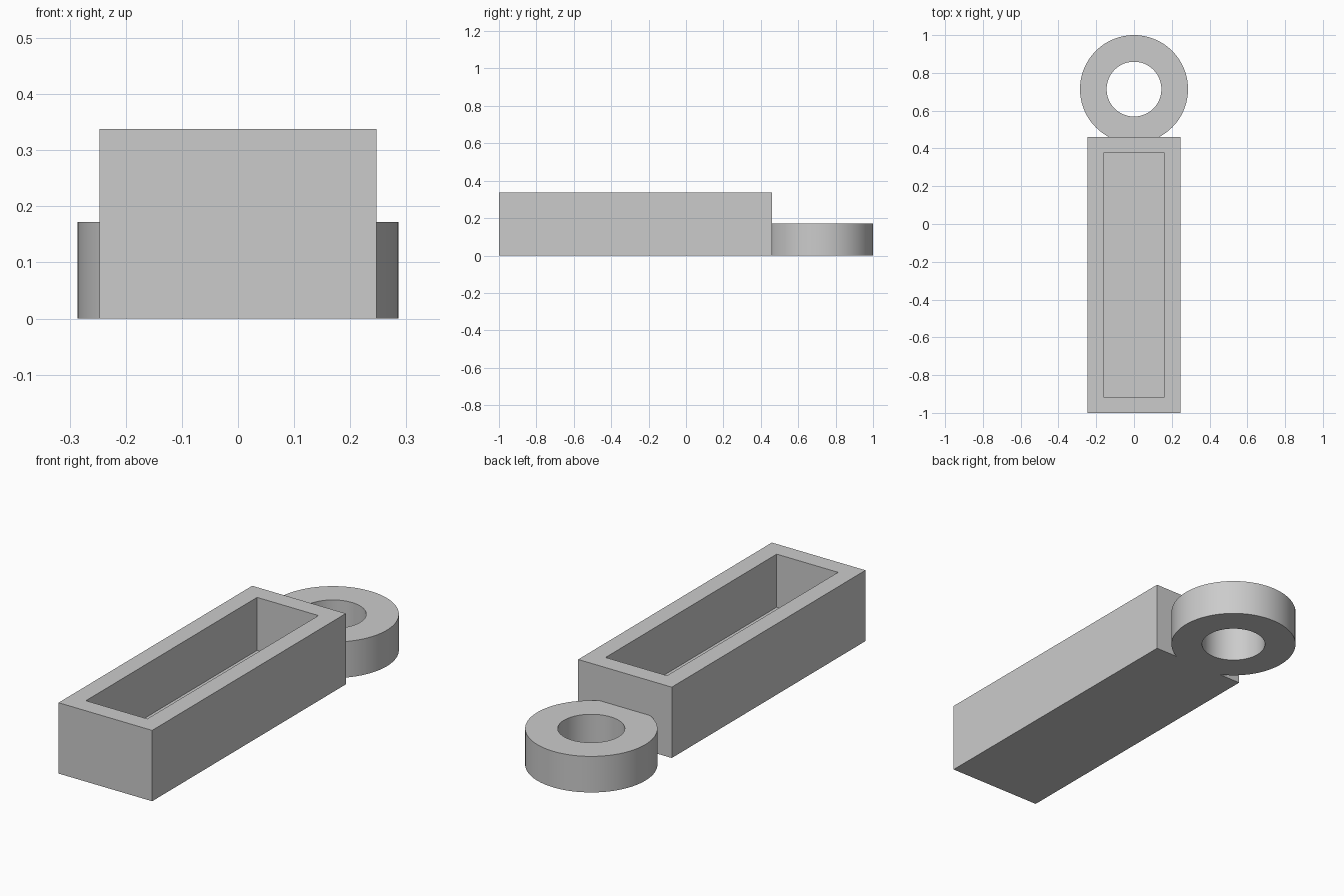
import bpy
import bmesh
from mathutils import Matrix

cube = bpy.data.objects.get("Cube")
if cube:
    bpy.data.objects.remove(cube, do_unlink=True)

GREY = (0.6, 0.6, 0.6, 1)
grey = bpy.data.materials.new("light grey")
grey.use_nodes = True
grey.diffuse_color = GREY
grey.node_tree.nodes["Principled BSDF"].inputs["Base Color"].default_value = GREY

WALL = 0.085
HALF_WIDTH, HEIGHT = 0.247, 0.338
FRONT, BACK = -1.0, 0.46
RING_Y, RING_R, HOLE_R, RING_H = 0.714, 0.286, 0.145, 0.172


def make_object(name, bm):
    mesh = bpy.data.meshes.new(name)
    bm.to_mesh(mesh)
    bm.free()
    mesh.materials.append(grey)
    obj = bpy.data.objects.new(name, mesh)
    bpy.context.collection.objects.link(obj)
    return obj


def box(name, low, high):
    bm = bmesh.new()
    size = [h - l for l, h in zip(low, high)]
    centre = [(h + l) / 2 for l, h in zip(low, high)]
    bmesh.ops.create_cube(bm, size=1, matrix=Matrix.Translation(centre) @ Matrix.Diagonal((*size, 1)))
    return make_object(name, bm)


def cylinder(name, radius, bottom, top):
    bm = bmesh.new()
    bmesh.ops.create_cone(bm, cap_ends=True, segments=96, radius1=radius, radius2=radius,
                          depth=top - bottom,
                          matrix=Matrix.Translation((0, RING_Y, (top + bottom) / 2)))
    return make_object(name, bm)


def cut(target, cutter):
    mod = target.modifiers.new(cutter.name, "BOOLEAN")
    mod.operation = "DIFFERENCE"
    mod.solver = "EXACT"
    mod.object = cutter
    bpy.context.view_layer.objects.active = target
    bpy.ops.object.modifier_apply(modifier=mod.name)
    bpy.data.objects.remove(cutter, do_unlink=True)


# Open rectangular tray
tray = box("tray", (-HALF_WIDTH, FRONT, 0), (HALF_WIDTH, BACK, HEIGHT))
cut(tray, box("tray_cavity", (WALL - HALF_WIDTH, FRONT + WALL, WALL),
              (HALF_WIDTH - WALL, BACK - WALL, HEIGHT + 1)))

# Ring at the back, trimmed flush where it meets the tray
ring = cylinder("hanging_ring", RING_R, 0, RING_H)
cut(ring, cylinder("ring_hole", HOLE_R, -1, 1))
cut(ring, box("ring_trim", (-1, FRONT, -1), (1, BACK, 1)))

# Smooth round walls with sharp rims
bpy.ops.object.select_all(action="DESELECT")
ring.select_set(True)
bpy.context.view_layer.objects.active = ring
bpy.ops.object.shade_smooth_by_angle(angle=0.6)
